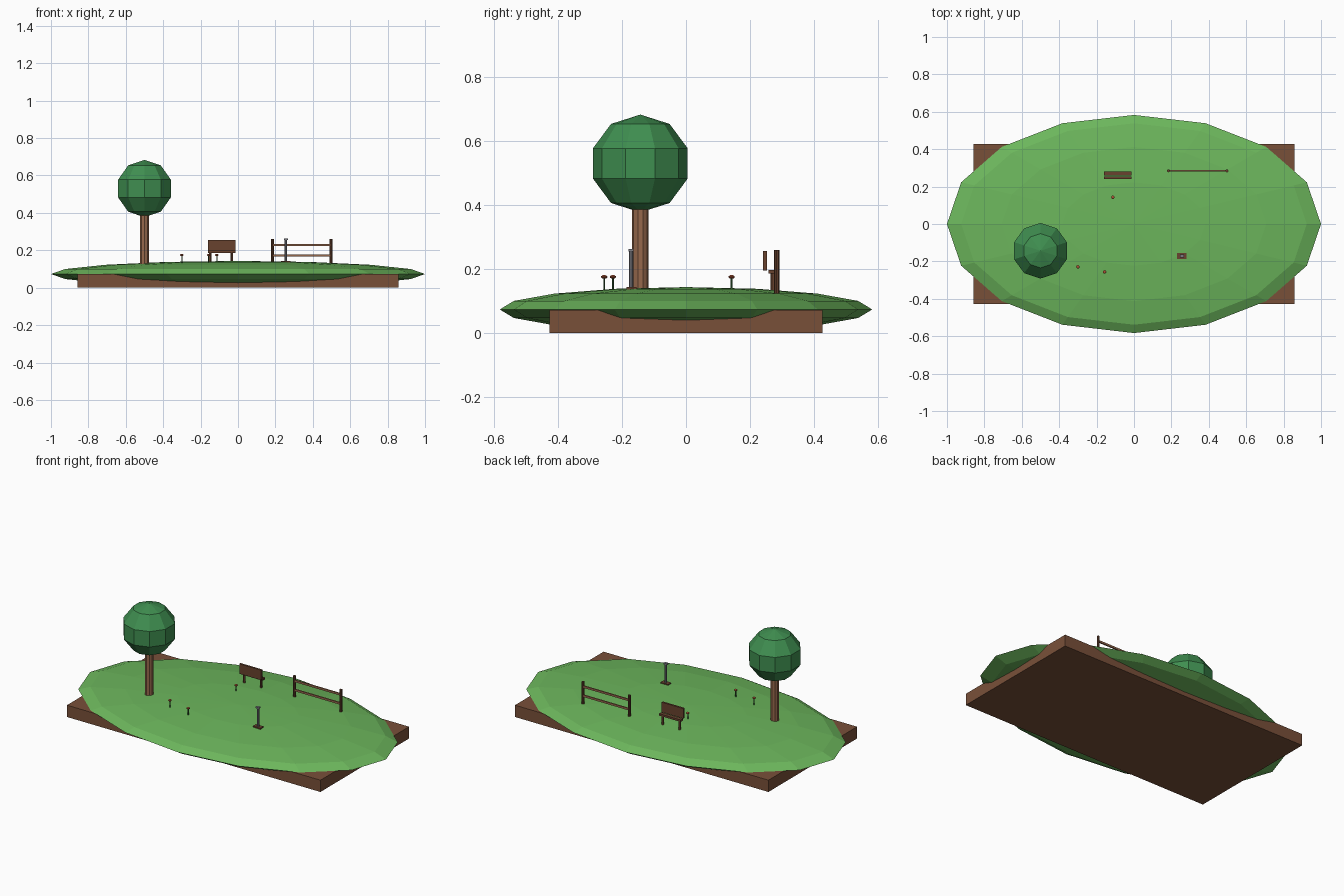
import bpy, bmesh, math
from mathutils import Matrix, Vector

if "Cube" in bpy.data.objects:
    bpy.data.objects.remove(bpy.data.objects["Cube"])


def material(name, r, g, b):
    # sRGB 0-255 to linear
    lin = [((c / 255 + 0.055) / 1.055) ** 2.4 for c in (r, g, b)]
    m = bpy.data.materials.new(name)
    m.diffuse_color = (*lin, 1)
    m.use_nodes = True
    m.node_tree.nodes["Principled BSDF"].inputs["Base Color"].default_value = m.diffuse_color
    return m


GRASS = material("grass green", 108, 182, 92)
LEAF = material("leaf green", 63, 142, 80)
EARTH = material("earth brown", 121, 80, 57)
BARK = material("bark brown", 150, 104, 76)
WOOD = material("wood brown", 104, 66, 46)
METAL = material("metal grey", 125, 125, 132)
STEM = material("stem green", 50, 95, 50)
BLOOM = material("bloom rust", 165, 80, 50)


def finish(name, bm, mat):
    mesh = bpy.data.meshes.new(name)
    bm.to_mesh(mesh)
    bm.free()
    mesh.materials.append(mat)
    obj = bpy.data.objects.new(name, mesh)
    bpy.context.collection.objects.link(obj)
    return obj


def box(name, mat, x, y, z):
    """Box from (min, max) pairs on each axis."""
    bm = bmesh.new()
    bmesh.ops.create_cube(bm, size=1)
    for v in bm.verts:
        v.co = Vector(r[0] if c < 0 else r[1] for c, r in zip(v.co, (x, y, z)))
    return finish(name, bm, mat)


def post(name, mat, x, y, z0, z1, r, sides=8, r_top=None):
    bm = bmesh.new()
    bmesh.ops.create_cone(bm, cap_ends=True, segments=sides, radius1=r,
                          radius2=r if r_top is None else r_top, depth=z1 - z0,
                          matrix=Matrix.Translation((x, y, (z0 + z1) / 2)))
    return finish(name, bm, mat)


def ball(name, mat, centre, size, sides, rings):
    """Faceted ellipsoid with a vertex on the +y axis."""
    bm = bmesh.new()
    bmesh.ops.create_uvsphere(bm, u_segments=sides, v_segments=rings, radius=1)
    first = max(bm.verts, key=lambda v: math.hypot(v.co.x, v.co.y)).co
    turn = math.pi / 2 - math.atan2(first.y, first.x)
    place = Matrix.Translation(centre) @ Matrix.Diagonal((*size, 1)) @ Matrix.Rotation(turn, 4, 'Z')
    bmesh.ops.transform(bm, matrix=place, verts=bm.verts)
    return finish(name, bm, mat)


# Ground slab and grassy mound
box("earth_slab", EARTH, (-0.857, 0.857), (-0.428, 0.428), (0, 0.072))
ball("grass_mound", GRASS, (0, 0, 0.073), (1, 0.583, 0.07), 16, 8)

# Tree
post("tree_trunk", BARK, -0.5, -0.143, 0.12, 0.43, 0.026, 10)
ball("tree_crown", LEAF, (-0.5, -0.143, 0.53), (0.156, 0.156, 0.153), 10, 5)

# Bench
box("bench_back", WOOD, (-0.16, -0.013), (0.241, 0.253), (0.195, 0.256))
box("bench_seat", WOOD, (-0.16, -0.013), (0.258, 0.28), (0.185, 0.197))
for i, x in enumerate((-0.148, -0.034)):
    post(f"bench_leg_{i}", WOOD, x, 0.272, 0.12, 0.195, 0.007, 6)

# Fence
for i, x in enumerate((0.184, 0.497)):
    post(f"fence_post_{i}", WOOD, x, 0.284, 0.115, 0.259, 0.008)
for i, z in enumerate((0.172, 0.228)):
    box(f"fence_rail_{i}", BARK, (0.184, 0.497), (0.28, 0.288), (z - 0.006, z + 0.006))

# Metal stand with a foot plate and cap
box("stand_foot", WOOD, (0.23, 0.282), (-0.186, -0.155), (0.13, 0.143))
post("stand_pole", METAL, 0.256, -0.172, 0.135, 0.255, 0.007)
box("stand_cap", METAL, (0.245, 0.267), (-0.18, -0.164), (0.254, 0.262))

# Small flowers
for i, (x, y) in enumerate(((-0.3, -0.229), (-0.157, -0.256), (-0.113, 0.143))):
    post(f"flower_stem_{i}", STEM, x, y, 0.12, 0.172, 0.003, 6)
    ball(f"flower_head_{i}", BLOOM, (x, y, 0.175), (0.01, 0.01, 0.006), 8, 5)
